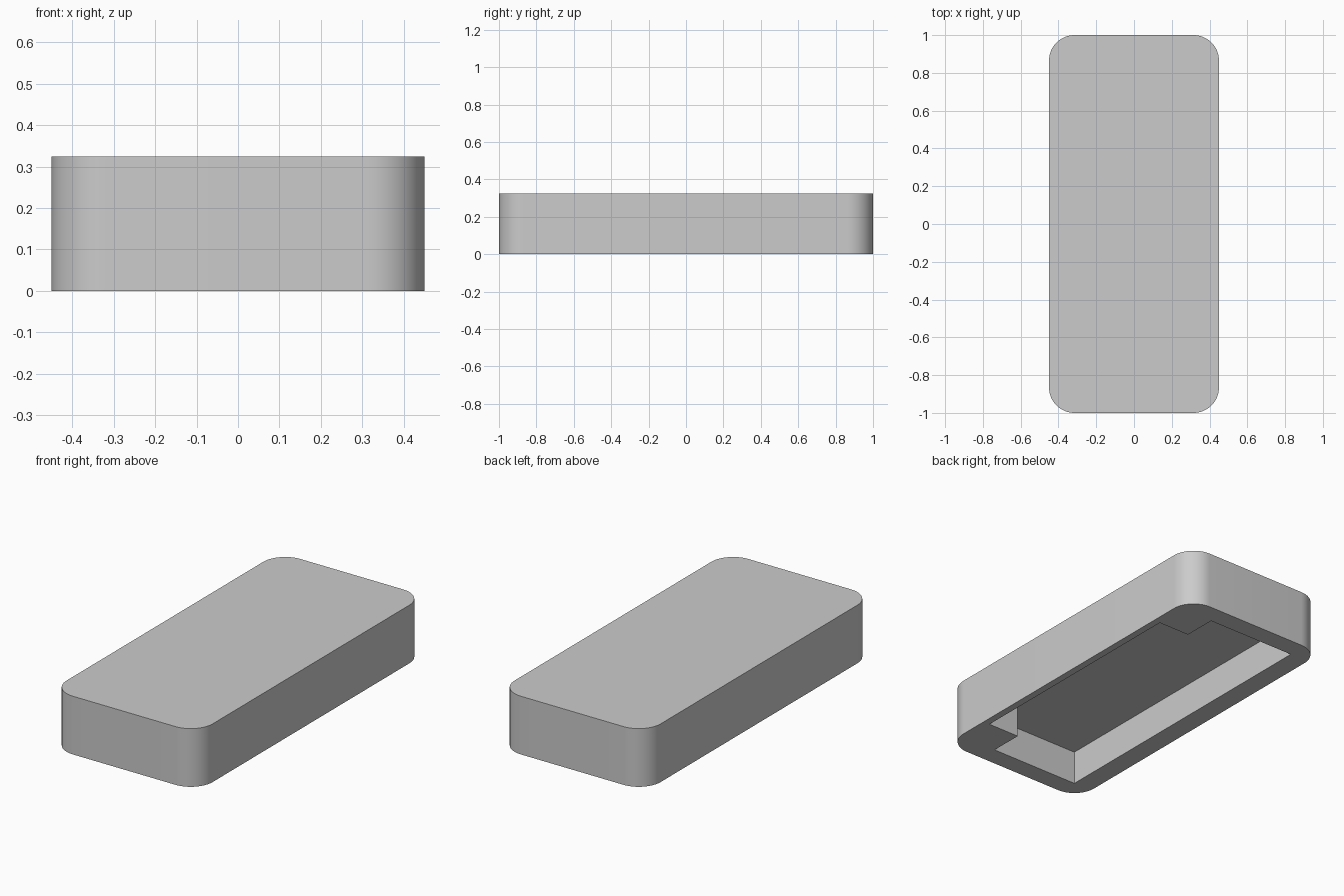
import bpy
import bmesh
from math import cos, sin, pi, radians

default_cube = bpy.data.objects.get("Cube")
if default_cube:
    bpy.data.objects.remove(default_cube, do_unlink=True)

WIDTH, LENGTH, HEIGHT = 0.90, 2.0, 0.324
RADIUS, CORNER_STEPS = 0.135, 16
CAVITY_TOP = 0.19

grey = bpy.data.materials.new("plain_grey")
grey.use_nodes = True
colour = (0.6, 0.6, 0.6, 1)
grey.diffuse_color = colour
grey.node_tree.nodes["Principled BSDF"].inputs["Base Color"].default_value = colour


def prism(name, outline, bottom, top):
    """Extrude a flat outline between two heights."""
    bm = bmesh.new()
    base = bm.faces.new([bm.verts.new((x, y, bottom)) for x, y in outline])
    result = bmesh.ops.extrude_face_region(bm, geom=[base], use_keep_orig=True)
    raised = [g for g in result["geom"] if isinstance(g, bmesh.types.BMVert)]
    bmesh.ops.translate(bm, verts=raised, vec=(0, 0, top - bottom))
    bmesh.ops.recalc_face_normals(bm, faces=bm.faces)
    mesh = bpy.data.meshes.new(name)
    bm.to_mesh(mesh)
    bm.free()
    mesh.materials.append(grey)
    obj = bpy.data.objects.new(name, mesh)
    bpy.context.collection.objects.link(obj)
    return obj


def rounded_rectangle(width, length, radius, steps):
    points = []
    for corner, (sx, sy) in enumerate([(1, 1), (-1, 1), (-1, -1), (1, -1)]):
        cx, cy = sx * (width / 2 - radius), sy * (length / 2 - radius)
        for i in range(steps + 1):
            a = (corner + i / steps) * pi / 2
            points.append((cx + radius * cos(a), cy + radius * sin(a)))
    return points


# Outer shell with rounded upright corners
shell = prism("cover_shell", rounded_rectangle(WIDTH, LENGTH, RADIUS, CORNER_STEPS), 0, HEIGHT)

# Open underside: a pocket stepped in at its two +x corners
half = [(-0.335, 0.89), (0.215, 0.89), (0.215, 0.70), (0.41, 0.70)]
pocket_outline = half + [(x, -y) for x, y in reversed(half)]
pocket = prism("pocket_cutter", pocket_outline, -0.1, CAVITY_TOP)
pocket.hide_render = True

cut = shell.modifiers.new("underside_pocket", "BOOLEAN")
cut.operation = "DIFFERENCE"
cut.solver = "EXACT"
cut.object = pocket

# Apply the cut, drop the cutter and smooth the rounded corners
bpy.ops.object.select_all(action="DESELECT")
shell.select_set(True)
bpy.context.view_layer.objects.active = shell
bpy.ops.object.modifier_apply(modifier=cut.name)
bpy.data.objects.remove(pocket, do_unlink=True)
bpy.ops.object.shade_smooth_by_angle(angle=radians(30))
